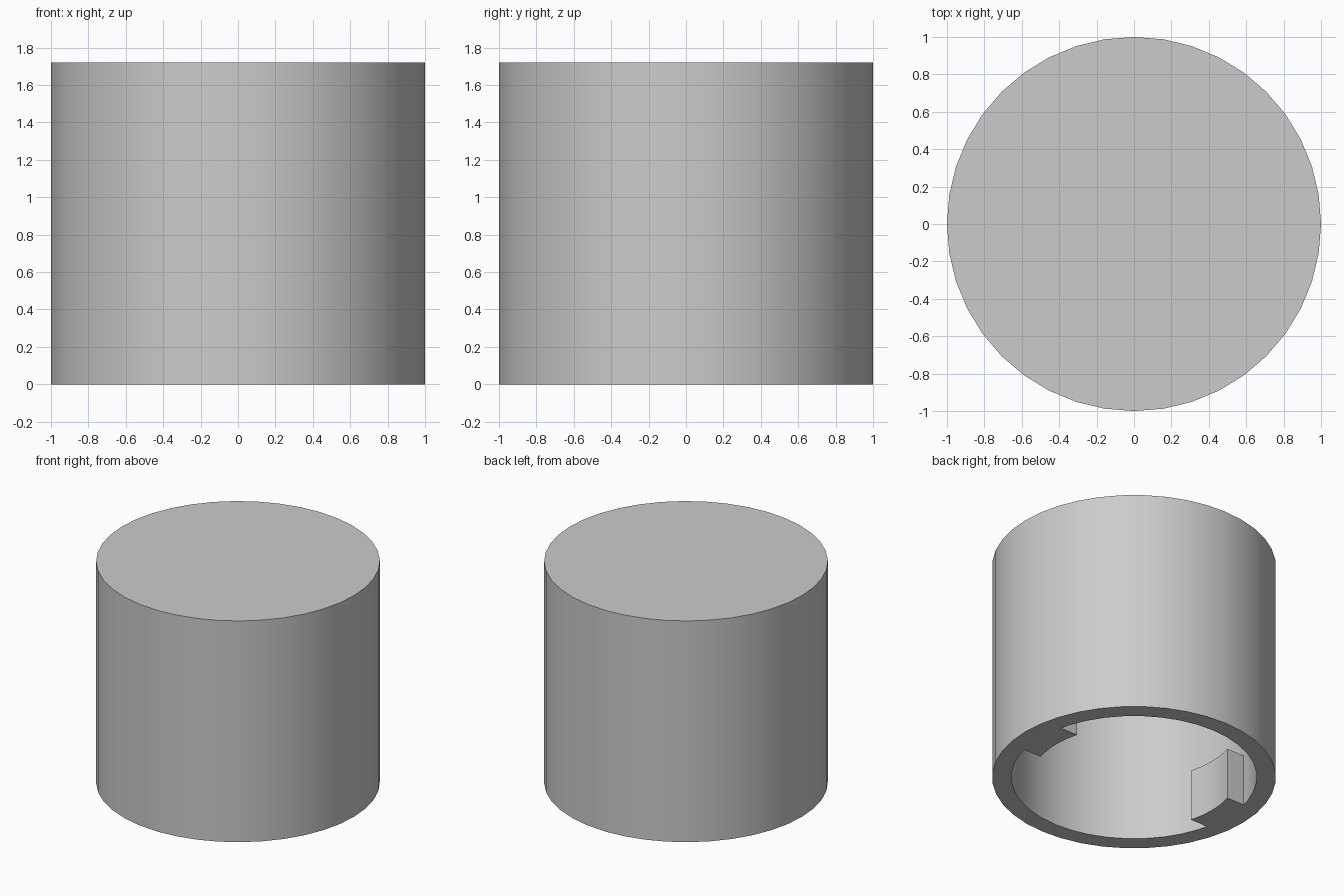
import bpy
import bmesh
from math import sin, cos, pi, asin, radians
from mathutils import Vector

SIDES = 40
HEIGHT, OUTER, INNER = 1.72, 1.0, 0.865
CAVITY_TOP = HEIGHT - 0.14
TAB_RADIUS, TAB_HALF_WIDTH, TAB_HEIGHT = 0.72, 0.2, 0.4
STEP = 2 * pi / SIDES

if "Cube" in bpy.data.objects:
    bpy.data.objects.remove(bpy.data.objects["Cube"], do_unlink=True)

# Single plain grey
grey = bpy.data.materials.new("plain_grey")
grey.use_nodes = True
grey.diffuse_color = (0.6, 0.6, 0.6, 1)
grey.node_tree.nodes["Principled BSDF"].inputs["Base Color"].default_value = grey.diffuse_color


def polar(radius, angle, z=0.0):
    return Vector((radius * cos(angle), radius * sin(angle), z))


def finish(name, bm):
    bmesh.ops.recalc_face_normals(bm, faces=bm.faces)
    mesh = bpy.data.meshes.new(name)
    bm.to_mesh(mesh)
    bm.free()
    mesh.materials.append(grey)
    obj = bpy.data.objects.new(name, mesh)
    bpy.context.collection.objects.link(obj)
    bpy.ops.object.select_all(action='DESELECT')
    obj.select_set(True)
    bpy.context.view_layer.objects.active = obj
    bpy.ops.object.shade_smooth_by_angle(angle=radians(30))
    return obj


# Cup body: closed top, thick wall, open underneath
bm = bmesh.new()
profile = [(OUTER, HEIGHT), (OUTER, 0), (INNER, 0), (INNER, CAVITY_TOP)]
rings = [[bm.verts.new(polar(r, i * STEP, z)) for i in range(SIDES)] for r, z in profile]
for a, b in zip(rings, rings[1:]):
    for i in range(SIDES):
        j = (i + 1) % SIDES
        bm.faces.new((a[i], a[j], b[j], b[i]))
bm.faces.new(rings[0])
bm.faces.new(rings[-1])
finish("cap_body", bm)

# Locking tab outline: parallel sides, curved inner face, back against the wall
near, far = polar(INNER, STEP), polar(INNER, 2 * STEP)
corner = near.lerp(far, (TAB_HALF_WIDTH - near.y) / (far.y - near.y))
half = asin(TAB_HALF_WIDTH / TAB_RADIUS)
outline = [polar(TAB_RADIUS, half * k / 2) for k in range(-2, 3)]
outline += [corner, near, polar(INNER, 0)]
outline += [Vector((p.x, -p.y, 0)) for p in (near, corner)]

# Two opposite tabs, flush with the rim
for name, side in (("left_tab", 1), ("right_tab", -1)):
    bm = bmesh.new()
    base = bm.faces.new([bm.verts.new(p * side) for p in outline])
    top = bmesh.ops.extrude_face_region(bm, geom=[base], use_keep_orig=True)["geom"]
    verts = [g for g in top if isinstance(g, bmesh.types.BMVert)]
    bmesh.ops.translate(bm, verts=verts, vec=(0, 0, TAB_HEIGHT))
    finish(name, bm)
